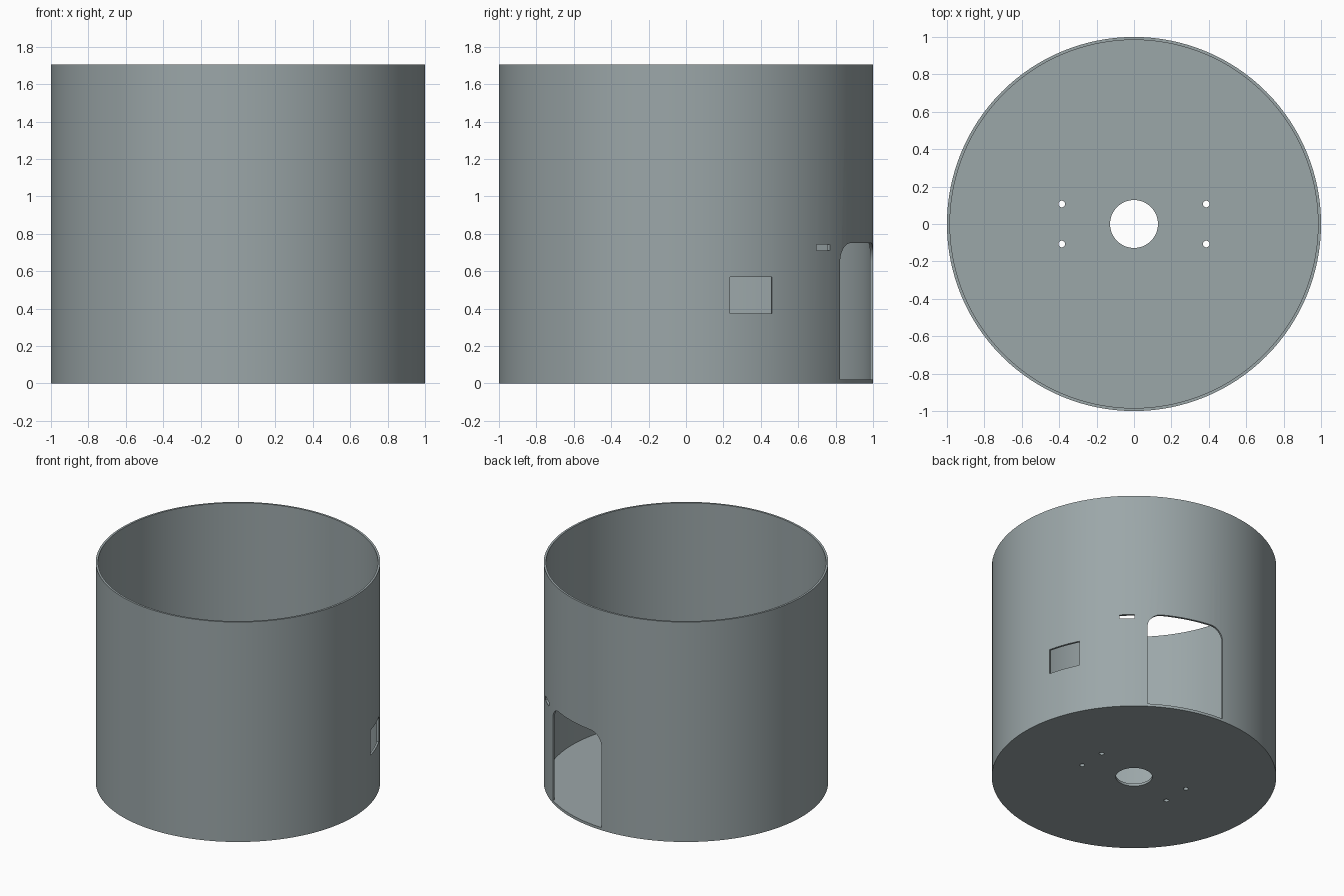
import bpy, bmesh, math
from mathutils import Matrix

if "Cube" in bpy.data.objects:
    bpy.data.objects.remove(bpy.data.objects["Cube"])

R, R_IN, H, FLOOR, SIDES = 1.0, 0.984, 1.706, 0.02, 128

mat = bpy.data.materials.new("blue grey")
mat.diffuse_color = (0.33, 0.385, 0.395, 1)
mat.use_nodes = True
mat.node_tree.nodes["Principled BSDF"].inputs["Base Color"].default_value = mat.diffuse_color


def make_object(name, bm):
    bmesh.ops.recalc_face_normals(bm, faces=bm.faces)
    mesh = bpy.data.meshes.new(name)
    bm.to_mesh(mesh)
    bm.free()
    mesh.materials.append(mat)
    ob = bpy.data.objects.new(name, mesh)
    bpy.context.collection.objects.link(ob)
    return ob


def wall_cutter(name, angle, half_width, z0, z1, corner=0.0):
    """Radial prism through the wall; the top corners may be rounded."""
    outline = [(-half_width, z0), (half_width, z0)]
    if corner:
        for cx, start in ((half_width - corner, 0), (corner - half_width, 90)):
            for i in range(13):
                a = math.radians(start + 90 * i / 12)
                outline.append((cx + corner * math.cos(a),
                                z1 - corner + corner * math.sin(a)))
    else:
        outline += [(half_width, z1), (-half_width, z1)]
    bm = bmesh.new()
    face = bm.faces.new([bm.verts.new((0.85, t, z)) for t, z in outline])
    ext = bmesh.ops.extrude_face_region(bm, geom=[face])
    verts = [g for g in ext["geom"] if isinstance(g, bmesh.types.BMVert)]
    bmesh.ops.translate(bm, verts=verts, vec=(0.3, 0, 0))
    bm.transform(Matrix.Rotation(math.radians(angle), 4, 'Z'))
    return make_object(name, bm)


def floor_cutter(name, x, y, radius, sides):
    bm = bmesh.new()
    bmesh.ops.create_cone(bm, cap_ends=True, segments=sides, radius1=radius,
                          radius2=radius, depth=0.2,
                          matrix=Matrix.Translation((x, y, 0)))
    return make_object(name, bm)


# Open-topped drum: closed rings from outer base up over the rim to the floor
bm = bmesh.new()
rings = []
for r, z in ((R, 0), (R, H), (R_IN, H), (R_IN, FLOOR)):
    rings.append([bm.verts.new((r * math.cos(2 * math.pi * i / SIDES),
                                r * math.sin(2 * math.pi * i / SIDES), z))
                  for i in range(SIDES)])
for lower, upper in zip(rings, rings[1:]):
    for i in range(SIDES):
        j = (i + 1) % SIDES
        bm.faces.new((lower[i], lower[j], upper[j], upper[i]))
bm.faces.new(rings[0])
bm.faces.new(rings[-1])
drum = make_object("drum", bm)

# Openings: doorway, slots either side of it, window, floor holes
DOOR = 72
cutters = [
    wall_cutter("doorway_cutter", DOOR, 0.284, FLOOR + 0.001, 0.75, 0.1),
    wall_cutter("window_cutter", 20.5, 0.12, 0.375, 0.57),
    floor_cutter("centre_hole_cutter", 0, 0, 0.128, 64),
]
for side in (-1, 1):
    cutters.append(wall_cutter("slot_cutter", DOOR + 0.2 + side * 25, 0.053, 0.711, 0.742))
    for end in (-1, 1):
        cutters.append(floor_cutter("screw_hole_cutter", side * 0.386, end * 0.107, 0.018, 24))

bpy.context.view_layer.objects.active = drum
drum.select_set(True)
for cutter in cutters:
    mod = drum.modifiers.new(cutter.name, 'BOOLEAN')
    mod.operation = 'DIFFERENCE'
    mod.solver = 'EXACT'
    mod.object = cutter
    bpy.ops.object.modifier_apply(modifier=mod.name)
    bpy.data.objects.remove(cutter)

bpy.ops.object.shade_smooth_by_angle(angle=math.radians(30))
